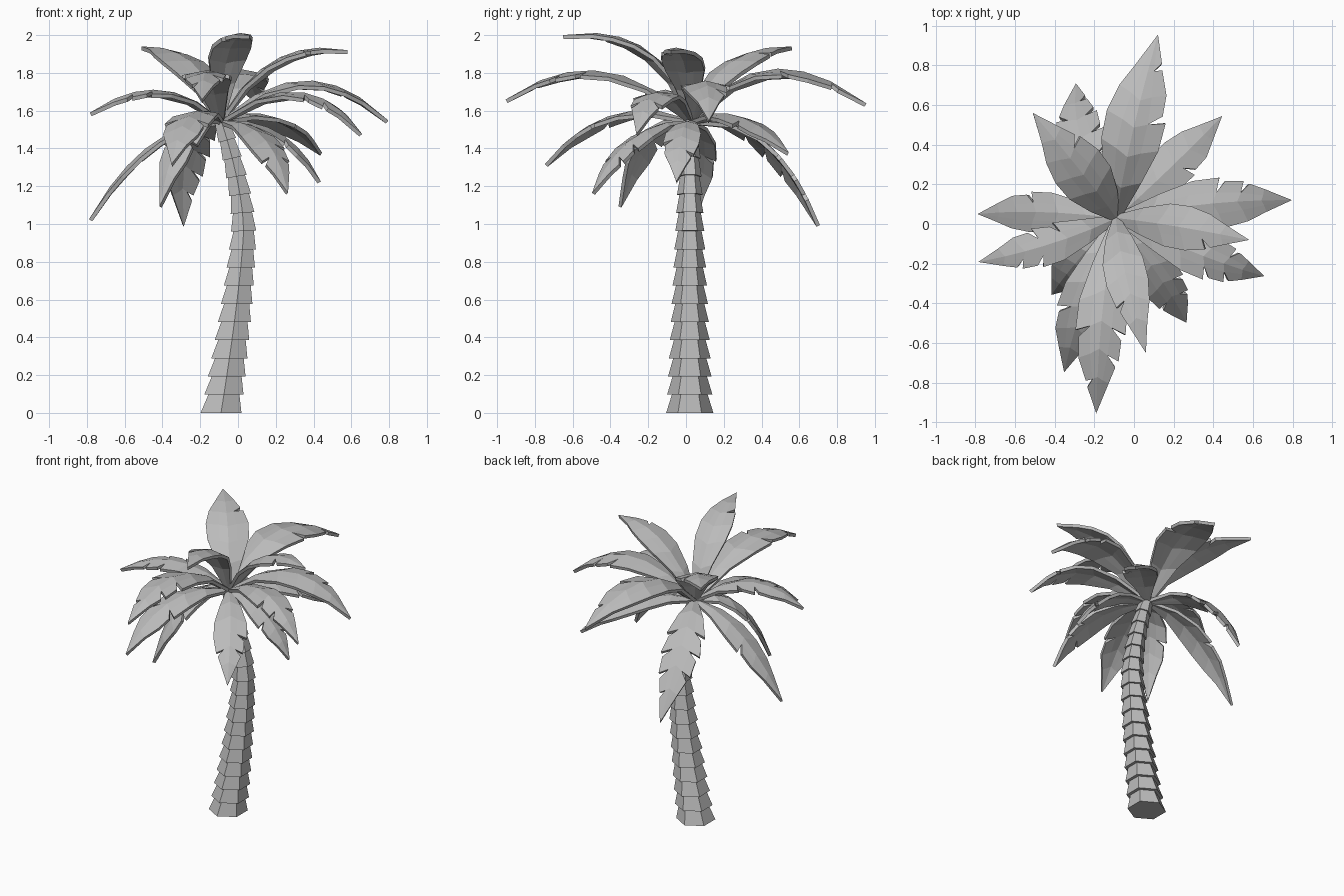
import bpy, bmesh, math
from mathutils import Vector

cube = bpy.data.objects.get("Cube")
if cube:
    bpy.data.objects.remove(cube, do_unlink=True)

grey = bpy.data.materials.new("plain_grey")
grey.use_nodes = True
GREY = (0.5, 0.5, 0.5, 1)
grey.diffuse_color = GREY
grey.node_tree.nodes["Principled BSDF"].inputs["Base Color"].default_value = GREY


def finish(bm, name):
    mesh = bpy.data.meshes.new(name)
    bm.to_mesh(mesh)
    bm.free()
    mesh.materials.append(grey)
    obj = bpy.data.objects.new(name, mesh)
    bpy.context.collection.objects.link(obj)
    return obj


# Trunk: stacked six-sided collars, each wide at its foot, on a bowed path
def trunk_centre(z):
    if z < 0.97:
        return 0.03 - 0.12 * (1 - z / 0.97) ** 1.3
    return 0.03 - 0.12 * ((z - 0.97) / 0.58) ** 1.6


def trunk_ring(bm, z, radius):
    tilt = max(0, (z - 0.9) * 0.5)
    ring = []
    for i in range(6):
        a = math.radians(30 + 60 * i)
        dx, dy = radius * math.cos(a), radius * math.sin(a)
        ring.append(bm.verts.new((trunk_centre(z) + dx, 0.02 + dy, z + tilt * dx)))
    return ring


def build_trunk(count=16, height=1.54):
    bm = bmesh.new()
    for i in range(count):
        z0, z1 = height * i / count, height * (i + 1) / count
        r = 0.125 - 0.072 * i / (count - 1)
        low, top = trunk_ring(bm, z0, r), trunk_ring(bm, z1, r * 0.76)
        bm.faces.new(low[::-1])
        bm.faces.new(top)
        for k in range(6):
            n = (k + 1) % 6
            bm.faces.new((low[k], low[n], top[n], top[k]))
    finish(bm, "trunk")


# Frond: a ridged blade along an arched spine, with slits cut into its edges
ROOT = Vector((-0.09, 0.03, 1.54))
STEPS = (0, 0.2, 0.38, 0.54, 0.68, 0.82, 1)
WIDTH = (0.12, 0.62, 0.97, 1, 0.8, 0.45, 0)
SLANT = (0, 0.04, 0.06, 0.06, 0.06, 0.03, 0)


def build_frond(name, mid, tip, half, left_slits, right_slits):
    mid, tip = Vector(mid), Vector(tip)
    ctrl = 2 * mid - (ROOT + tip) / 2
    run = tip - ROOT
    side = Vector((-run.y, run.x, 0)).normalized()

    def point(t, u):
        spine = ROOT * (1 - t) ** 2 + ctrl * 2 * t * (1 - t) + tip * t * t
        tangent = (ctrl - ROOT) * (1 - t) + (tip - ctrl) * t
        up = tangent.cross(side).normalized()
        if up.z < 0:
            up = -up
        return spine + side * u - up * abs(u) * 0.2

    bm = bmesh.new()
    ridge = [bm.verts.new(point(t, 0)) for t in STEPS]
    for s, slits in ((1, left_slits), (-1, right_slits)):
        inner, before, after = [], [], []
        for i, t in enumerate(STEPS):
            w = s * half * WIDTH[i]
            outer = t + SLANT[i]
            inner.append(bm.verts.new(point(t + SLANT[i] / 2, w * 0.42)))
            before.append(bm.verts.new(point(outer, w)))
            slit = str(i) in slits
            after.append(bm.verts.new(point(outer + 0.03, w * 0.85)) if slit else before[-1])
        for i in range(len(STEPS) - 1):
            for quad in ((ridge[i], ridge[i + 1], inner[i + 1], inner[i]),
                         (inner[i], inner[i + 1], before[i + 1], after[i])):
                bm.faces.new(quad if s < 0 else quad[::-1])
    bmesh.ops.remove_doubles(bm, verts=bm.verts, dist=0.0005)
    bmesh.ops.recalc_face_normals(bm, faces=bm.faces)
    obj = finish(bm, name)
    solid = obj.modifiers.new("thickness", "SOLIDIFY")
    solid.thickness = 0.021
    solid.offset = 0


build_trunk()

# Fronds: spine middle, tip, half width, slit steps on the left and right edge
FRONDS = {
    "back_long": ((-0.01, 0.45, 1.81), (0.12, 0.95, 1.63), 0.15, "", "35"),
    "back_left_low": ((0.18, 0.28, 1.56), (0.44, 0.54, 1.37), 0.11, "", "3"),
    "back_drooping": ((-0.26, 0.40, 1.44), (-0.29, 0.70, 0.99), 0.13, "234", "2345"),
    "back_right_raised": ((-0.24, 0.23, 1.84), (-0.51, 0.56, 1.93), 0.135, "", "4"),
    "front_raised": ((-0.05, -0.22, 1.92), (0.06, -0.65, 1.99), 0.105, "", "4"),
    "front_long": ((-0.16, -0.45, 1.80), (-0.19, -0.95, 1.65), 0.125, "34", "35"),
    "front_right": ((-0.25, -0.38, 1.57), (-0.35, -0.74, 1.31), 0.12, "3", "3"),
    "front_left_drooping": ((0.13, -0.27, 1.45), (0.26, -0.49, 1.16), 0.105, "34", "4"),
    "front_right_drooping": ((-0.28, -0.18, 1.48), (-0.41, -0.35, 1.09), 0.11, "3", "3"),
    "left_forward": ((0.32, -0.15, 1.69), (0.65, -0.26, 1.47), 0.11, "4", "34"),
    "left_long": ((0.36, 0.10, 1.75), (0.79, 0.12, 1.54), 0.125, "34", ""),
    "left_raised": ((0.20, -0.01, 1.86), (0.58, -0.08, 1.91), 0.11, "", "4"),
    "left_drooping": ((0.22, -0.02, 1.47), (0.43, -0.05, 1.22), 0.095, "4", "3"),
    "right_long": ((-0.42, -0.10, 1.70), (-0.78, -0.19, 1.58), 0.10, "34", "23"),
    "right_drooping": ((-0.46, 0.06, 1.41), (-0.78, 0.05, 1.02), 0.10, "", "3"),
}
for label, shape in FRONDS.items():
    build_frond(label + "_frond", *shape)
